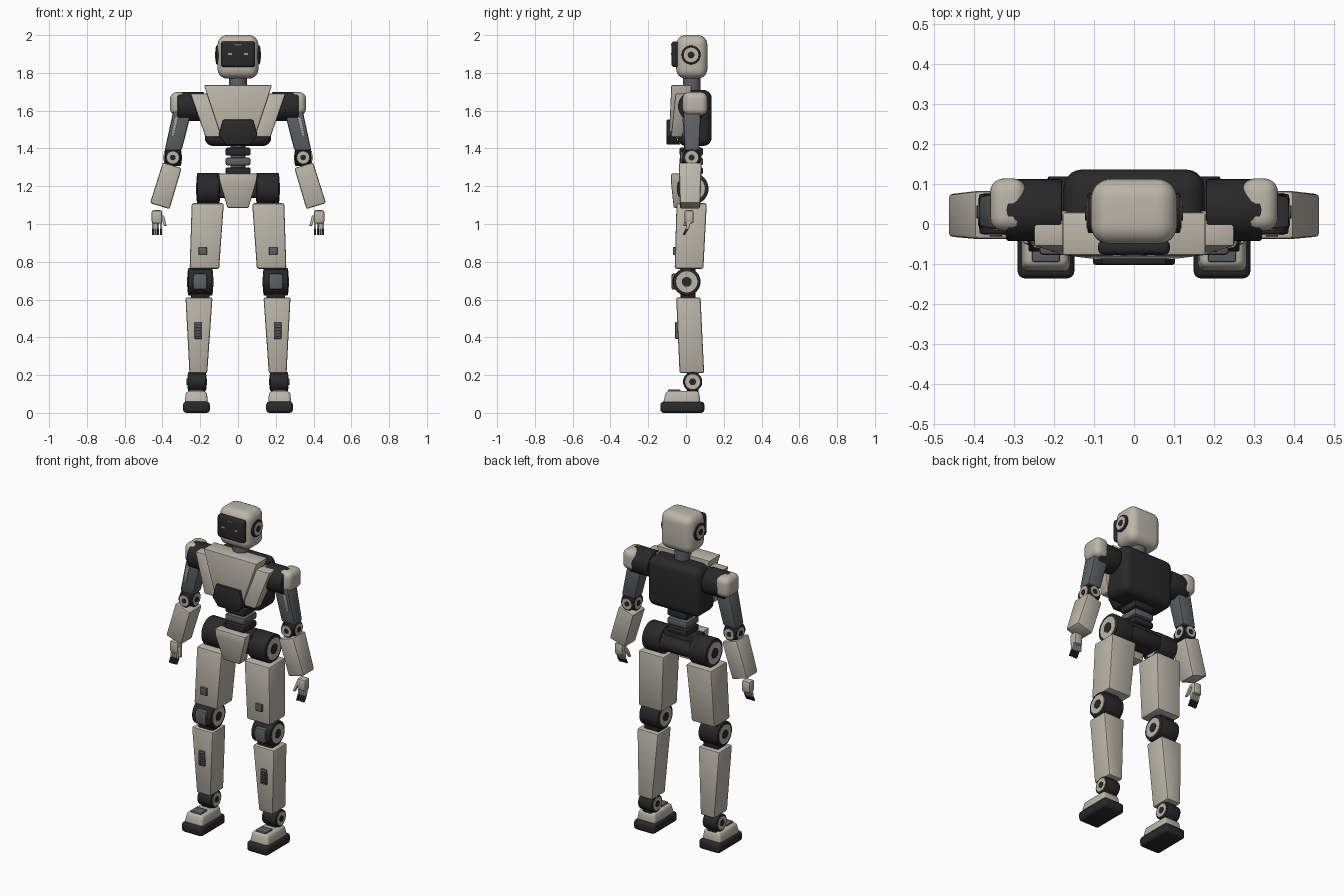
import bpy
import bmesh
import math
from mathutils import Matrix, Vector

old = bpy.data.objects.get("Cube")
if old:
    bpy.data.objects.remove(old, do_unlink=True)


def material(name, rgb, rough=0.5):
    m = bpy.data.materials.new(name)
    m.use_nodes = True
    m.diffuse_color = (*rgb, 1)
    node = m.node_tree.nodes["Principled BSDF"]
    node.inputs["Base Color"].default_value = (*rgb, 1)
    node.inputs["Roughness"].default_value = rough
    return m


SHELL = material("warm light shell", (0.50, 0.47, 0.40))
DARK = material("dark joint", (0.022, 0.022, 0.023))
GREY = material("mid grey metal", (0.11, 0.12, 0.125))
SILVER = material("silver trim", (0.34, 0.35, 0.35))


def finish(name, bm, mat, bevel=0.0, segments=2, mirror=False):
    """Round the sharp edges, shade, and optionally mirror across x."""
    bmesh.ops.recalc_face_normals(bm, faces=bm.faces)
    if bevel:
        edges = [e for e in bm.edges if e.calc_face_angle(0) > 0.5]
        bmesh.ops.bevel(bm, geom=edges, offset=bevel, segments=segments,
                        profile=0.5, affect='EDGES', clamp_overlap=True)
    mesh = bpy.data.meshes.new(name)
    bm.to_mesh(mesh)
    bm.free()
    mesh.materials.append(mat)
    obj = bpy.data.objects.new(name, mesh)
    bpy.context.collection.objects.link(obj)
    bpy.ops.object.select_all(action='DESELECT')
    obj.select_set(True)
    bpy.context.view_layer.objects.active = obj
    bpy.ops.object.shade_smooth_by_angle(angle=math.radians(35))
    if mirror:
        obj.modifiers.new("Mirror", 'MIRROR').use_mirror_merge = False
    return obj


def loft(name, mat, rings, bevel=0.008, segments=2, mirror=False, tilt=None):
    """Rectangular sections (z, x0, x1, y0, y1) joined from top to bottom."""
    bm = bmesh.new()
    loops = []
    for z, x0, x1, y0, y1 in rings:
        loops.append([bm.verts.new(c) for c in
                      ((x0, y0, z), (x1, y0, z), (x1, y1, z), (x0, y1, z))])
    for a, b in zip(loops, loops[1:]):
        for i in range(4):
            j = (i + 1) % 4
            bm.faces.new((a[i], a[j], b[j], b[i]))
    bm.faces.new(loops[0])
    bm.faces.new(loops[-1])
    if tilt:
        angle, pivot = tilt
        bmesh.ops.rotate(bm, verts=bm.verts, cent=pivot,
                         matrix=Matrix.Rotation(math.radians(angle), 3, 'Y'))
    return finish(name, bm, mat, bevel, segments, mirror)


def box(name, mat, x, y, z, **kw):
    return loft(name, mat, [(z[1], *x, *y), (z[0], *x, *y)], **kw)


def cylinder(name, mat, center, radius, length, axis='X', bevel=0.0, mirror=False):
    bm = bmesh.new()
    turn = {'X': Matrix.Rotation(math.pi / 2, 4, 'Y'),
            'Y': Matrix.Rotation(math.pi / 2, 4, 'X'), 'Z': Matrix()}[axis]
    bmesh.ops.create_cone(bm, cap_ends=True, segments=40, radius1=radius,
                          radius2=radius, depth=length,
                          matrix=Matrix.Translation(Vector(center)) @ turn)
    return finish(name, bm, mat, bevel, 2, mirror)


def joint(name, center, radius, length, axis='X', ring=0.77, mirror=True):
    """Dark drum with a pale ring and dark hub showing at both ends."""
    cylinder(name + "_drum", DARK, center, radius, length, axis, 0.005, mirror)
    cylinder(name + "_ring", SHELL, center, radius * ring, length + 0.006, axis, 0, mirror)
    cylinder(name + "_hub", DARK, center, radius * 0.36, length + 0.012, axis, 0, mirror)


# Head
box("head", SHELL, (-0.108, 0.108), (-0.052, 0.113), (1.77, 2.0), bevel=0.05, segments=6)
box("visor", DARK, (-0.09, 0.09), (-0.077, -0.04), (1.83, 1.967), bevel=0.015, segments=3)
box("eye", SILVER, (0.032, 0.054), (-0.080, -0.074), (1.896, 1.906), bevel=0, mirror=True)
box("brow_sensor", GREY, (-0.018, 0.018), (-0.080, -0.074), (1.945, 1.954), bevel=0)
joint("ear", (0, 0.027, 1.895), 0.05, 0.232, mirror=False)
cylinder("neck", GREY, (0, 0.03, 1.74), 0.047, 0.10, 'Z')

# Torso
box("torso_core", DARK, (-0.176, 0.176), (-0.045, 0.136), (1.413, 1.71), bevel=0.045, segments=5)
loft("chest_plate", SHELL, [(1.735, -0.18, 0.18, -0.078, 0.03),
                            (1.45, -0.085, 0.085, -0.09, 0.0)], bevel=0.006)
loft("chest_side_panel", SHELL, [(1.69, 0.15, 0.252, -0.056, 0.035),
                                 (1.46, 0.07, 0.172, -0.08, -0.02)], mirror=True)
loft("belly_plate", DARK, [(1.552, -0.08, 0.08, -0.102, -0.06),
                           (1.47, -0.103, 0.103, -0.102, -0.06),
                           (1.42, -0.065, 0.065, -0.102, -0.03)], bevel=0.005)

# Waist
cylinder("waist_core", GREY, (0, 0.03, 1.33), 0.04, 0.2, 'Z')
for label, mat, low, high in (("upper", DARK, 1.362, 1.405), ("middle", GREY, 1.31, 1.352),
                              ("lower", DARK, 1.262, 1.30)):
    box("waist_" + label, mat, (-0.066, 0.066), (-0.035, 0.09), (low, high), bevel=0.01)

# Pelvis
joint("hip", (0.157, 0.035, 1.187), 0.084, 0.118)
box("pelvis_block", DARK, (-0.11, 0.11), (-0.03, 0.075), (1.14, 1.262))
cylinder("pelvis_bar", DARK, (0, 0.07, 1.185), 0.047, 0.24, bevel=0.005)
loft("pelvis_plate", SHELL, [(1.267, -0.103, 0.103, -0.078, -0.02),
                             (1.225, -0.097, 0.097, -0.08, -0.02),
                             (1.085, -0.056, 0.056, -0.065, 0.01)], bevel=0.006)

# Shoulders and arms
cylinder("shoulder", DARK, (0.25, 0.035, 1.623), 0.077, 0.14, bevel=0.006, mirror=True)
box("shoulder_cap", SHELL, (0.268, 0.36), (-0.018, 0.114), (1.575, 1.698),
    bevel=0.035, segments=5, mirror=True)
loft("upper_arm", GREY, [(1.62, 0.24, 0.338, -0.015, 0.08),
                         (1.39, 0.298, 0.388, -0.008, 0.07)], bevel=0.01, mirror=True)
loft("upper_arm_strip", SILVER, [(1.565, 0.316, 0.334, -0.018, -0.008),
                                 (1.465, 0.338, 0.354, -0.015, -0.005)],
     bevel=0.002, mirror=True)
joint("elbow", (0.345, 0.03, 1.352), 0.045, 0.085)
joint("elbow_pivot", (0.345, 0.025, 1.352), 0.041, 0.10, 'Y')
loft("forearm", SHELL, [(1.316, 0.329, 0.433, -0.038, 0.083),
                        (1.09, 0.327, 0.435, -0.032, 0.075)],
     bevel=0.01, mirror=True, tilt=(-17, (0.381, 0.02, 1.203)))

# Hands
box("palm", SHELL, (0.402, 0.457), (-0.008, 0.04), (1.003, 1.073), bevel=0.01, mirror=True)
for i in range(4):
    x = 0.403 + i * 0.014
    loft(f"finger_{i + 1}", SHELL, [(1.012, x, x + 0.011, 0.004, 0.026),
                                    (0.972, x, x + 0.011, -0.002, 0.014)],
         bevel=0.002, mirror=True)
    loft(f"fingertip_{i + 1}", DARK, [(0.974, x, x + 0.011, -0.002, 0.014),
                                      (0.942, x, x + 0.011, -0.018, -0.006)],
         bevel=0.002, mirror=True)
loft("thumb", SHELL, [(1.045, 0.392, 0.408, 0.0, 0.02),
                      (0.99, 0.378, 0.392, -0.015, 0.003)], bevel=0.003, mirror=True)

# Thighs and knees
loft("thigh", SHELL, [(1.11, 0.075, 0.245, -0.05, 0.11),
                      (0.763, 0.10, 0.256, -0.06, 0.092)], bevel=0.01, mirror=True)
box("thigh_badge", GREY, (0.165, 0.208), (-0.07, -0.05), (0.835, 0.878),
    bevel=0.003, mirror=True)
joint("knee", (0.2, 0.004, 0.694), 0.073, 0.128)
box("knee_link", DARK, (0.15, 0.25), (-0.03, 0.05), (0.6, 0.78), mirror=True)
box("knee_guard", GREY, (0.163, 0.238), (-0.078, 0.0), (0.652, 0.738),
    bevel=0.012, mirror=True)

# Shins with slotted vents
loft("shin", SHELL, [(0.612, 0.135, 0.278, -0.052, 0.077),
                     (0.21, 0.163, 0.257, -0.034, 0.096)], bevel=0.01, mirror=True)
box("shin_vent", GREY, (0.19, 0.229), (-0.057, -0.03), (0.392, 0.482),
    bevel=0.003, mirror=True)
for i in range(5):
    z = 0.402 + i * 0.015
    box(f"vent_slot_{i + 1}", DARK, (0.195, 0.224), (-0.059, -0.053), (z, z + 0.007),
        bevel=0, mirror=True)

# Ankles and feet
joint("ankle", (0.218, 0.035, 0.165), 0.051, 0.095)
box("ankle_post", DARK, (0.185, 0.25), (0.005, 0.065), (0.1, 0.23), mirror=True)
loft("foot_shell", SHELL, [(0.116, 0.166, 0.274, -0.105, 0.068),
                           (0.05, 0.158, 0.284, -0.122, 0.078)],
     bevel=0.016, segments=3, mirror=True)
box("instep_plate", GREY, (0.185, 0.255), (-0.095, -0.03), (0.105, 0.125),
    bevel=0.005, mirror=True)
box("sole", DARK, (0.149, 0.291), (-0.136, 0.097), (0.0, 0.06),
    bevel=0.018, segments=3, mirror=True)
